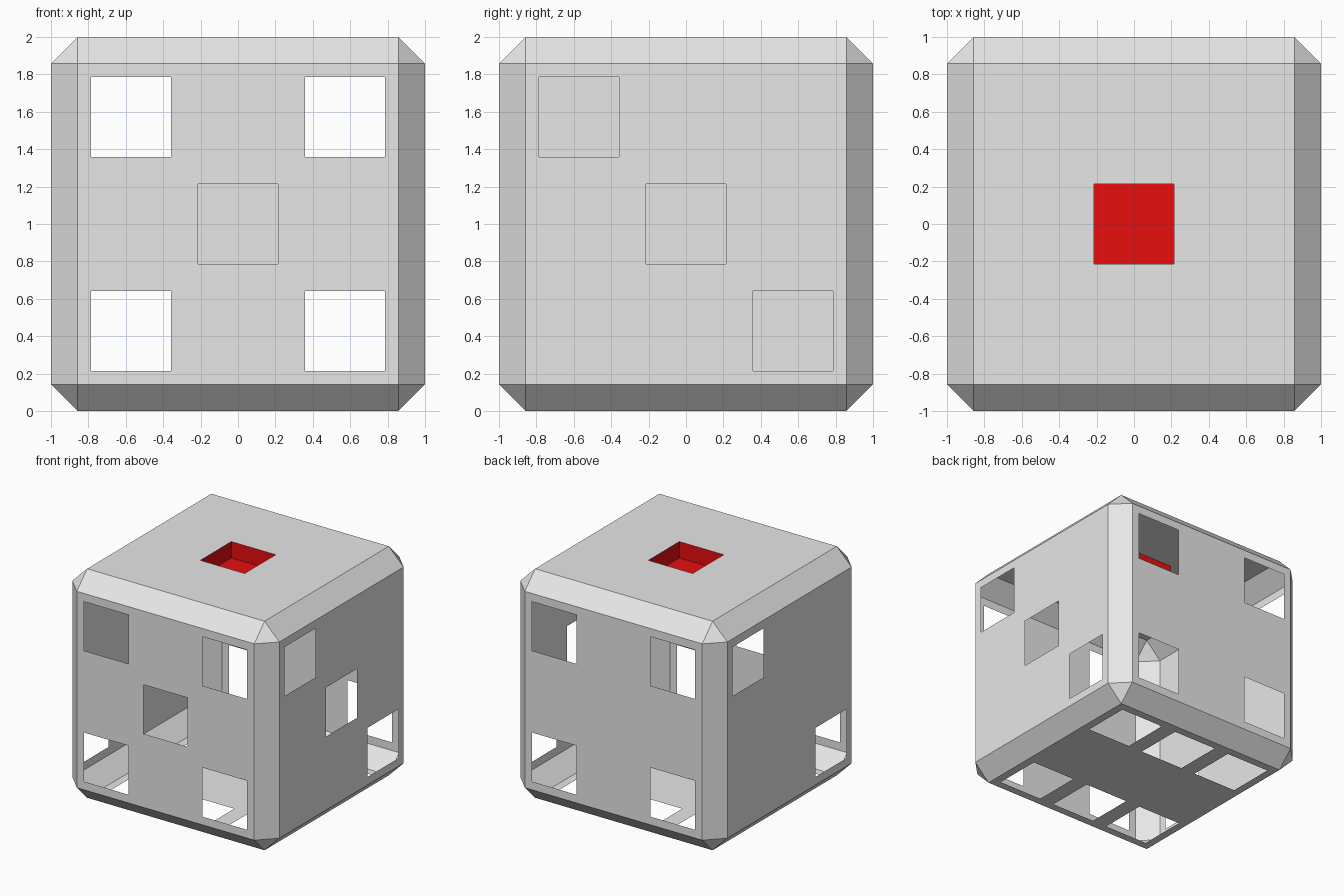
import bpy, bmesh
from mathutils import Vector, Matrix

cube = bpy.data.objects.get("Cube")
if cube:
    bpy.data.objects.remove(cube, do_unlink=True)

U = 1 / 7            # layout module: the cube is 14 modules wide
HALF = 1.5 * U       # half the width of a square opening
S = 4 * U            # distance of an outer opening from the face centre
CENTRE = Vector((0, 0, 1))


def material(name, colour):
    mat = bpy.data.materials.new(name)
    mat.use_nodes = True
    mat.diffuse_color = colour
    mat.node_tree.nodes["Principled BSDF"].inputs["Base Color"].default_value = colour
    return mat


def finish(bm, name, mat):
    mesh = bpy.data.meshes.new(name)
    bm.to_mesh(mesh)
    bm.free()
    mesh.materials.append(mat)
    obj = bpy.data.objects.new(name, mesh)
    bpy.context.collection.objects.link(obj)
    return obj


grey = material("light_grey", (0.8, 0.8, 0.8, 1))
red = material("red", (0.9, 0.005, 0.005, 1))

# Centres of the openings on each face
corners = [(a, b) for a in (-S, S) for b in (-S, S)]
openings = [Vector((x, -1, z)) for x, z in corners + [(0, 0)]]            # front: five
openings += [Vector((x, 1, z)) for x, z in corners]                       # back: four
openings += [Vector((1, -k, k)) for k in (-S, 0, S)]                      # left: three
openings += [Vector((-1, k, k)) for k in (-S, S)]                         # right: two
openings += [Vector((x, y, -1)) for x in (-S, 0, S) for y in (-S, S)]     # bottom: six
openings += [Vector((0, 0, 1))]                                           # top: one

# Hollow chamfered shell
bm = bmesh.new()
bmesh.ops.create_cube(bm, size=2)
bmesh.ops.bevel(bm, geom=bm.edges[:], offset=U, offset_type='OFFSET',
                segments=1, profile=0.5, affect='EDGES')

# Score the shell along the sides of the openings
for axis in range(3):
    for mid in (-S, 0, S):
        for side in (-HALF, HALF):
            normal, point = Vector(), Vector()
            normal[axis] = 1
            point[axis] = mid + side
            bmesh.ops.bisect_plane(bm, geom=bm.verts[:] + bm.edges[:] + bm.faces[:],
                                   dist=1e-5, plane_co=point, plane_no=normal)

# Remove the square patches that lie on an opening
holes = [f for f in bm.faces
         if any((f.calc_center_median() - c).length < 0.02 for c in openings)]
bmesh.ops.delete(bm, geom=holes, context='FACES')
bmesh.ops.translate(bm, verts=bm.verts[:], vec=CENTRE)
finish(bm, "shell", grey)

# Red open-topped tray set into the top opening
bm = bmesh.new()
bmesh.ops.create_cube(bm, size=1, matrix=Matrix.Translation((0, 0, 2 - U / 2))
                      @ Matrix.Diagonal((2 * HALF, 2 * HALF, U, 1)))
bmesh.ops.delete(bm, geom=[f for f in bm.faces if f.normal.z > 0.5], context='FACES')
bmesh.ops.reverse_faces(bm, faces=bm.faces[:])
finish(bm, "top_tray", red)
